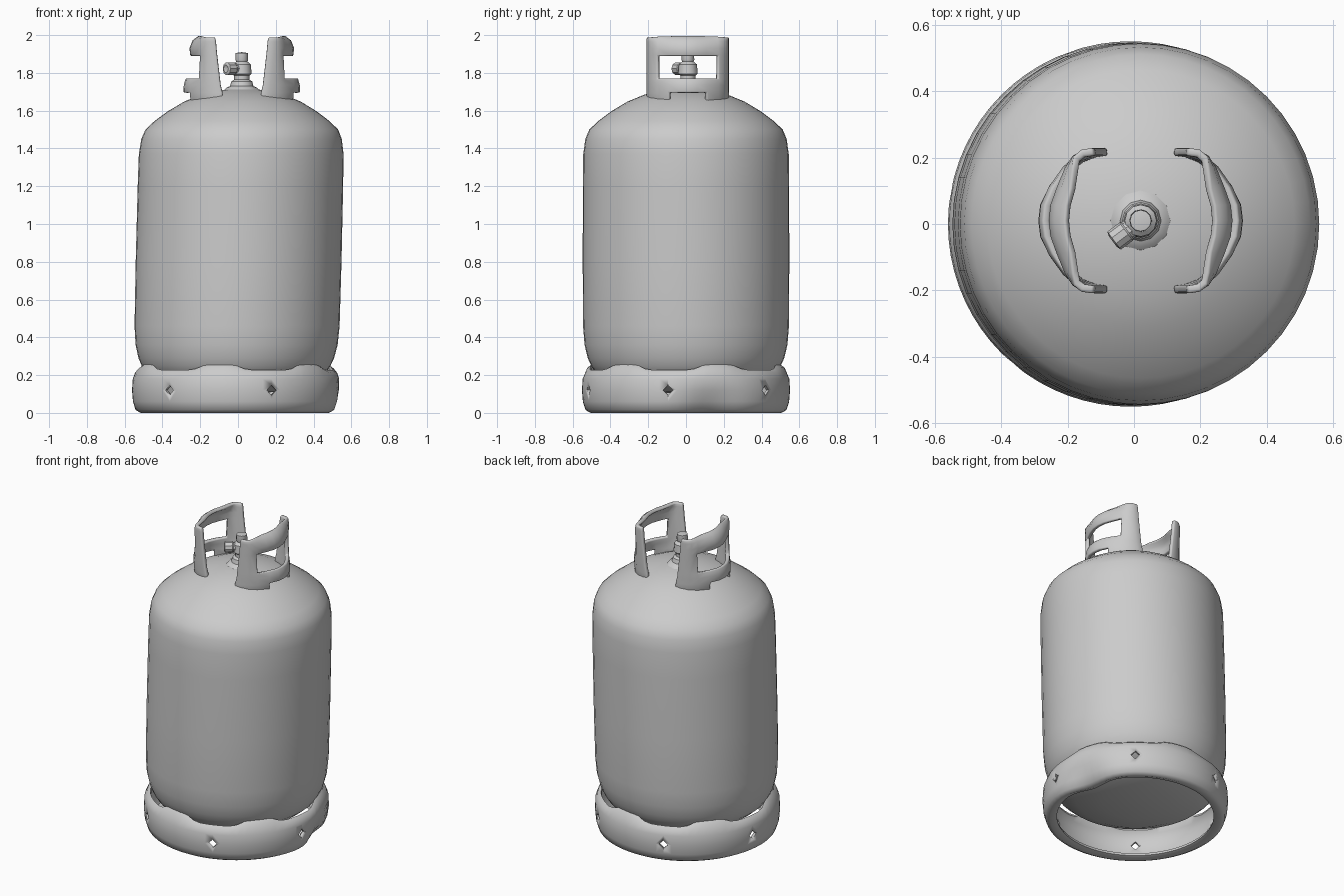
import bpy, bmesh, math
from mathutils import Matrix, Vector

if "Cube" in bpy.data.objects:
    bpy.data.objects.remove(bpy.data.objects["Cube"])


def finish(name, bm, angle=35):
    bmesh.ops.remove_doubles(bm, verts=bm.verts, dist=0.0005)
    bmesh.ops.recalc_face_normals(bm, faces=bm.faces)
    me = bpy.data.meshes.new(name)
    bm.to_mesh(me)
    bm.free()
    ob = bpy.data.objects.new(name, me)
    bpy.context.collection.objects.link(ob)
    bpy.ops.object.select_all(action='DESELECT')
    ob.select_set(True)
    bpy.context.view_layer.objects.active = ob
    bpy.ops.object.shade_smooth_by_angle(angle=math.radians(angle))
    return ob


def lathe(bm, profile, seg, closed=False, warp=None, mat=Matrix()):
    """Revolve (r, z) points; warp(theta, r, z) may reshape each ring point."""
    rings = []
    for i in range(seg):
        th = 2 * math.pi * i / seg
        ring = []
        for r, z in profile:
            if warp:
                r, z = warp(th, r, z)
            ring.append(bm.verts.new(mat @ Vector((r * math.cos(th), r * math.sin(th), z))))
        rings.append(ring)
    n = len(profile)
    for i in range(seg):
        a, b = rings[i], rings[(i + 1) % seg]
        for j in range(n if closed else n - 1):
            k = (j + 1) % n
            bm.faces.new((a[j], b[j], b[k], a[k]))


# tank body, leaning very slightly to the right
bm = bmesh.new()
lathe(bm, [(0, .1), (.2, .11), (.36, .145), (.44, .18), (.48, .215), (.502, .25), (.52, .29), (.537, .36),
           (.545, .46), (.547, .8), (.546, 1.2), (.544, 1.37), (.533, 1.45), (.512, 1.5),
           (.465, 1.545), (.395, 1.597), (.31, 1.648), (.22, 1.685), (.12, 1.708), (0, 1.72)], 48)
for v in bm.verts:
    v.co.x = v.co.x * .996 - .016 + .024 * v.co.z
finish("tank_body", bm)

# foot ring: rolled bottom edge, six slots under the tank and a dented right side
SLOT = math.radians(-10)
STEP = math.radians(60)


def foot_warp(th, r, z):
    if z > .21:
        d = abs((th - SLOT + STEP / 2) % STEP - STEP / 2)
        t = min(1, max(0, (math.degrees(d) - 13) / 9))
        r, z = r - .014 * t, z + .03 * t
    d = math.degrees((th - math.radians(14) + math.pi) % (2 * math.pi) - math.pi)
    r -= .06 * math.exp(-(d / 16) ** 2) * max(0, 1 - z / .19)
    return r, z


bm = bmesh.new()
lathe(bm, [(.465, .014), (.505, 0), (.532, .015), (.546, .06), (.551, .12), (.547, .18), (.535, .212),
           (.514, .227), (.509, .213), (.522, .195), (.531, .16), (.533, .12), (.527, .065),
           (.51, .03), (.47, .032)], 72, closed=True, warp=foot_warp)
bmesh.ops.translate(bm, verts=bm.verts, vec=(-.01, 0, 0))
foot = finish("foot_ring", bm, 50)

# diamond drain holes through the foot ring
bm = bmesh.new()
for k in range(6):
    th = SLOT + k * STEP
    m = (Matrix.Translation((-.01, 0, .12)) @ Matrix.Rotation(th, 4, 'Z')
         @ Matrix.Translation((.53, 0, 0)) @ Matrix.Rotation(math.pi / 2, 4, 'Y'))
    bmesh.ops.create_cone(bm, cap_ends=True, segments=4, radius1=.027, radius2=.027,
                          depth=.16, matrix=m)
cutter = finish("drain_hole_cutter", bm)
cutter.hide_render = True
cutter.hide_viewport = True
mod = foot.modifiers.new("drain_holes", 'BOOLEAN')
mod.operation = 'DIFFERENCE'
mod.object = cutter

# handles: curved plates with a grip window and a notch at the bottom
CX, CY = .02, .01
HALF = [(.112, .208), (.147, .203), (.18, .187), (.208, .155), (.24, .095), (.26, .045)]
ARC = HALF + [(.265, 0)] + [(x, -y) for x, y in reversed(HALF)]
# rows: height, outward shift at the middle, shift at the ends
ROWS = [(1.645, .028, -.012), (1.695, .032, -.01), (1.735, .03, 0), (1.77, .02, .004),
        (1.89, -.004, .018), (1.93, .0, .022), (1.965, -.014, .025), (1.988, -.045, .03)]


def handle(name, side):
    bm = bmesh.new()
    grid = []
    for z, mid, end in ROWS:
        row = []
        for x, y in ARC:
            t = min(1, (abs(y) / .205) ** 3)
            off = x + mid * (1 - t) + end * t
            row.append(bm.verts.new((CX + side * off, CY + y, z)))
        grid.append(row)
    last = len(ARC) - 1
    for j in range(len(ROWS) - 1):
        for i in range(last):
            window = j == 3 and 3 <= i < last - 3
            notch = j == 0 and 4 <= i < last - 4
            if not (window or notch):
                bm.faces.new((grid[j][i], grid[j][i + 1], grid[j + 1][i + 1], grid[j + 1][i]))
    ob = finish(name, bm, 45)
    s = ob.modifiers.new("thickness", 'SOLIDIFY')
    s.thickness = .024
    s.offset = 0
    b = ob.modifiers.new("soft_edges", 'BEVEL')
    b.width = .007
    b.segments = 2
    b.limit_method = 'ANGLE'
    b.angle_limit = math.radians(50)


handle("left_handle", -1)
handle("right_handle", 1)

# valve: collar, stem and knob
bm = bmesh.new()
lathe(bm, [(0, 1.69), (.1, 1.7), (.08, 1.722), (.062, 1.73), (.055, 1.755), (.04, 1.765),
           (.04, 1.785), (.052, 1.795), (.048, 1.845), (.03, 1.86), (.034, 1.87),
           (.032, 1.905), (0, 1.91)], 12, mat=Matrix.Translation((CX, CY, 0)))
finish("valve_stem", bm)

# side outlet of the valve
bm = bmesh.new()
aim = Vector((-.8, -.6, 0)).to_track_quat('Z', 'Y').to_matrix().to_4x4()
lathe(bm, [(0, 0), (.03, 0), (.03, .05), (.034, .055), (.034, .1), (.02, .105), (0, .095)], 10,
      mat=Matrix.Translation((CX, CY, 1.822)) @ aim)
finish("valve_outlet", bm)
